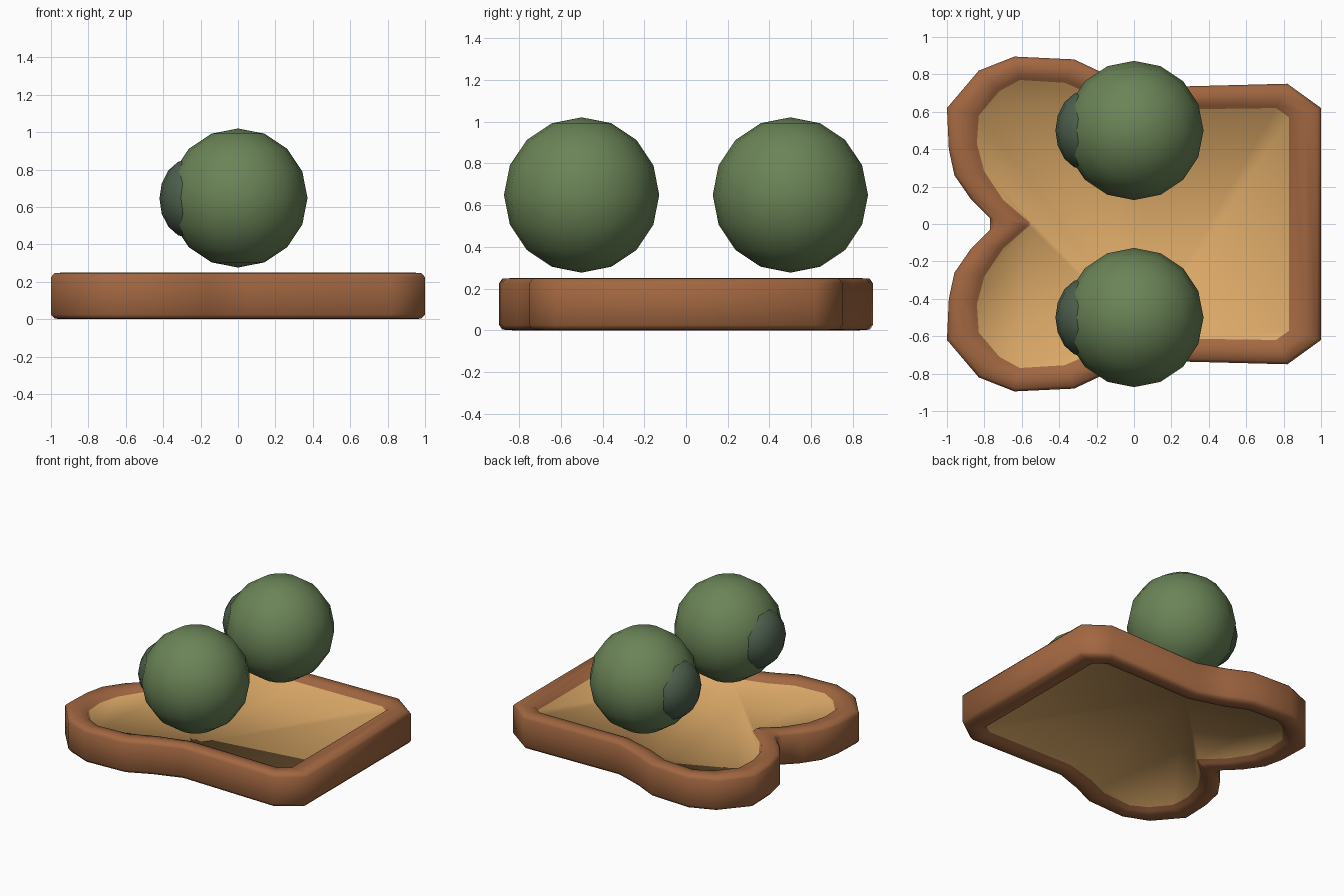
import bpy, bmesh

cube = bpy.data.objects.get("Cube")
if cube:
    bpy.data.objects.remove(cube, do_unlink=True)


def material(name, rgb):
    m = bpy.data.materials.new(name)
    m.use_nodes = True
    m.diffuse_color = (*rgb, 1)
    m.node_tree.nodes["Principled BSDF"].inputs["Base Color"].default_value = (*rgb, 1)
    return m


crust_brown = material("crust brown", (0.36, 0.135, 0.053))
bread_tan = material("bread tan", (0.70, 0.39, 0.135))
olive_green = material("olive green", (0.145, 0.23, 0.095))
dark_green = material("dark green", (0.075, 0.115, 0.075))

# Half outline of the slice: outer crust edge paired with inner crust edge
HALF = [
    ((-.77, .03), (-.56, .01)),
    ((-.87, .13), (-.70, .13)),
    ((-.96, .26), (-.80, .28)),
    ((-.99, .40), (-.84, .43)),
    ((-1.0, .62), (-.83, .58)),
    ((-.83, .82), (-.72, .71)),
    ((-.64, .895), (-.61, .77)),
    ((-.32, .88), (-.37, .755)),
    ((-.15, .80), (-.20, .68)),
    ((.05, .73), (.05, .61)),
    ((.82, .75), (.76, .62)),
    ((1.0, .62), (.83, .57)),
]
mirrored = [((a[0], -a[1]), (b[0], -b[1])) for a, b in reversed(HALF)]
OUTLINE = HALF + mirrored

# Crust section from the outer wall to the bread: (outer to inner fraction, height)
MIDDLE = .125
TOP = [(0, .225), (.12, .247), (.5, .25), (.88, .243), (1, .218)]
SECTION = TOP[::-1] + [(t, 2 * MIDDLE - z) for t, z in TOP]


def add_ring(bm, t, z):
    return [bm.verts.new((a[0] + (b[0] - a[0]) * t, a[1] + (b[1] - a[1]) * t, z))
            for a, b in OUTLINE]


def build_slice():
    """Rounded crust with a flat bread face above and below, smoothly joined."""
    bm = bmesh.new()
    rings = [add_ring(bm, t, z) for t, z in SECTION]
    for r, s in zip(rings, rings[1:]):
        for i in range(len(r)):
            j = (i + 1) % len(r)
            bm.faces.new((r[i], r[j], s[j], s[i]))
    for ring in (rings[0], rings[-1]):
        bm.faces.new(ring).material_index = 1
    bmesh.ops.recalc_face_normals(bm, faces=bm.faces)
    for f in bm.faces:
        f.smooth = True
    me = bpy.data.meshes.new("bread_slice")
    bm.to_mesh(me)
    bm.free()
    me.materials.append(crust_brown)
    me.materials.append(bread_tan)
    bpy.context.collection.objects.link(bpy.data.objects.new("bread_slice", me))


def ball(name, loc, size, mat):
    bpy.ops.mesh.primitive_uv_sphere_add(segments=16, ring_count=8, radius=1,
                                         location=loc, scale=size)
    ob = bpy.context.object
    ob.name = name
    ob.data.materials.append(mat)
    bpy.ops.object.shade_smooth()


build_slice()

# Two olives, each with a dark plug on its right side
for side, y in (("front", -.5), ("back", .5)):
    ball(side + "_olive", (0, y, .648), (.372, .372, .372), olive_green)
    ball(side + "_olive_plug", (-.26, y, .645), (.16, .212, .212), dark_green)
